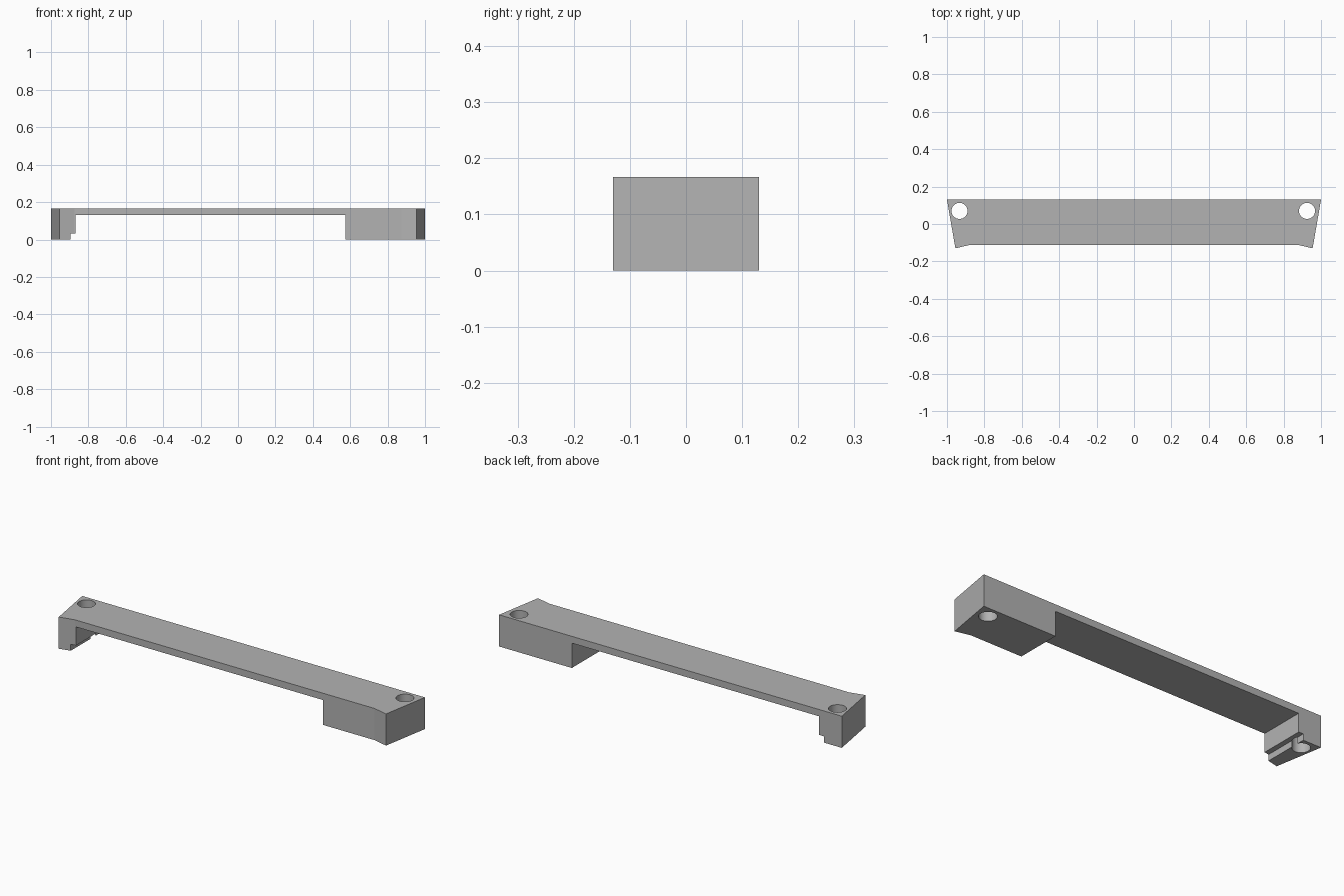
import bpy, bmesh
from mathutils import Vector

cube = bpy.data.objects.get("Cube")
if cube:
    bpy.data.objects.remove(cube, do_unlink=True)

HEIGHT = 0.167

grey = bpy.data.materials.new("plain grey")
grey.use_nodes = True
colour = (0.45, 0.45, 0.45, 1)
grey.diffuse_color = colour
grey.node_tree.nodes["Principled BSDF"].inputs["Base Color"].default_value = colour


def prism(name, points, sweep):
    """Extrude a closed outline along a vector."""
    bm = bmesh.new()
    face = bm.faces.new([bm.verts.new(p) for p in points])
    ext = bmesh.ops.extrude_face_region(bm, geom=[face])
    moved = [g for g in ext["geom"] if isinstance(g, bmesh.types.BMVert)]
    bmesh.ops.translate(bm, verts=moved, vec=Vector(sweep))
    bmesh.ops.recalc_face_normals(bm, faces=bm.faces[:])
    mesh = bpy.data.meshes.new(name)
    bm.to_mesh(mesh)
    bm.free()
    mesh.materials.append(grey)
    obj = bpy.data.objects.new(name, mesh)
    bpy.context.collection.objects.link(obj)
    return obj


def cut(body, cutter):
    """Subtract the cutter from the body, then discard it."""
    cutter.hide_render = True
    mod = body.modifiers.new("cut", "BOOLEAN")
    mod.operation = "DIFFERENCE"
    mod.solver = "EXACT"
    mod.object = cutter
    bpy.context.view_layer.objects.active = body
    bpy.ops.object.modifier_apply(modifier=mod.name)
    bpy.data.objects.remove(cutter, do_unlink=True)


# Bracket body: mirrored plan outline with tapered ends and forward-flared corners
half = [(1, 0.13), (0.955, -0.13), (0.874, -0.111)]
plan = half + [(-x, y) for x, y in reversed(half)]
bracket = prism("mounting_bracket", [(x, y, 0) for x, y in plan], (0, 0, HEIGHT))

# Opening under the bridge, with a stepped notch at the narrow foot
opening = [(-0.895, -0.1), (-0.895, 0.033), (-0.868, 0.033),
           (-0.868, 0.131), (0.575, 0.131), (0.575, -0.1)]
cut(bracket, prism("opening_cutter", [(x, -0.3, z) for x, z in opening], (0, 0.6, 0)))

# Vertical screw holes through both feet
for x in (-0.933, 0.925):
    bpy.ops.mesh.primitive_cylinder_add(vertices=48, radius=0.043, depth=1,
                                        location=(x, 0.07, 0))
    hole = bpy.context.object
    hole.name = "hole_cutter"
    hole.data.materials.append(grey)
    cut(bracket, hole)

# Smooth hole walls, sharp edges elsewhere
bpy.ops.object.select_all(action="DESELECT")
bracket.select_set(True)
bpy.context.view_layer.objects.active = bracket
bpy.ops.object.shade_smooth_by_angle(angle=0.17)
